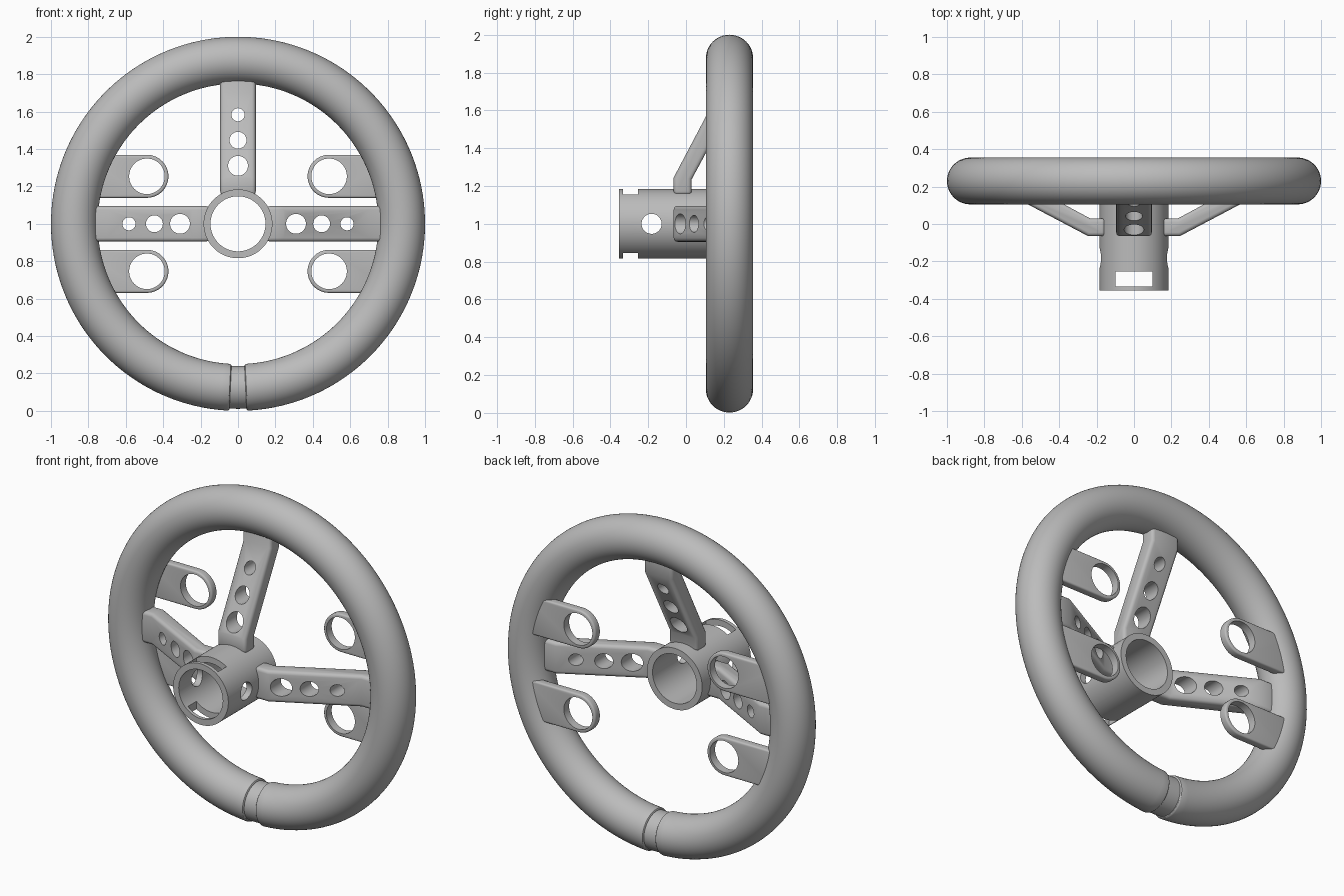
import bpy, bmesh
from math import sin, cos, pi, radians
from mathutils import Matrix, Vector

cube = bpy.data.objects.get("Cube")
if cube:
    bpy.data.objects.remove(cube, do_unlink=True)

grey = bpy.data.materials.new("satin_grey")
grey.use_nodes = True
grey.diffuse_color = (0.5, 0.5, 0.5, 1)
grey.node_tree.nodes["Principled BSDF"].inputs["Base Color"].default_value = (0.5, 0.5, 0.5, 1)

CENTRE = Vector((0, 0, 1))


def to_object(name, bm):
    bmesh.ops.recalc_face_normals(bm, faces=bm.faces)
    mesh = bpy.data.meshes.new(name)
    bm.to_mesh(mesh)
    bm.free()
    mesh.materials.append(grey)
    obj = bpy.data.objects.new(name, mesh)
    bpy.context.collection.objects.link(obj)
    return obj


def activate(obj):
    bpy.ops.object.select_all(action='DESELECT')
    obj.select_set(True)
    bpy.context.view_layer.objects.active = obj


def cylinder(name, centre, radius, length, axis='Y', segments=64):
    bm = bmesh.new()
    turn = Matrix.Rotation(pi / 2, 4, 'X' if axis == 'Y' else 'Y')
    bmesh.ops.create_cone(bm, cap_ends=True, segments=segments, radius1=radius,
                          radius2=radius, depth=length,
                          matrix=Matrix.Translation(centre) @ turn)
    return to_object(name, bm)


def box(name, centre, size):
    bm = bmesh.new()
    bmesh.ops.create_cube(bm, size=1, matrix=Matrix.Translation(centre)
                          @ Matrix.Diagonal((*size, 1)))
    return to_object(name, bm)


def extrude(name, points, direction):
    """Solid made by pushing a closed outline along a direction."""
    bm = bmesh.new()
    face = bm.faces.new([bm.verts.new(p) for p in points])
    moved = bmesh.ops.extrude_face_region(bm, geom=[face])["geom"]
    bmesh.ops.translate(bm, vec=direction,
                        verts=[v for v in moved if isinstance(v, bmesh.types.BMVert)])
    return to_object(name, bm)


def bevel(obj, width):
    activate(obj)
    mod = obj.modifiers.new("rounding", 'BEVEL')
    mod.width, mod.segments = width, 3
    mod.limit_method, mod.angle_limit = 'ANGLE', radians(60)
    bpy.ops.object.modifier_apply(modifier=mod.name)


def carve(obj, cutters):
    activate(obj)
    for cutter in cutters:
        cutter.hide_render = True
        mod = obj.modifiers.new("cut", 'BOOLEAN')
        mod.operation, mod.solver, mod.object = 'DIFFERENCE', 'EXACT', cutter
        bpy.ops.object.modifier_apply(modifier=mod.name)
        bpy.data.objects.remove(cutter, do_unlink=True)


def smooth(obj):
    activate(obj)
    bpy.ops.object.shade_smooth_by_angle(angle=radians(32))


# Rim: a thick ring with a shallow groove at the bottom
def build_rim(major=0.875, minor=0.125, y=0.23, around=144, sides=48):
    gap = 0.046
    edge = [(gap, 0.114), (gap + 0.001, 0.119), (gap + 0.005, 0.123), (gap + 0.013, minor)]
    start = edge[-1][0]
    step = (2 * pi - 2 * start) / around
    rings = [(0, 0.114)] + edge
    rings += [(start + step * i, minor) for i in range(1, around)]
    rings += [(2 * pi - u, m) for u, m in reversed(edge)]
    bm = bmesh.new()
    loops = []
    for u, m in rings:
        loop = []
        for k in range(sides):
            v = 2 * pi * k / sides
            r = major + m * cos(v)
            loop.append(bm.verts.new((r * sin(u), y + m * sin(v), 1 - r * cos(u))))
        loops.append(loop)
    for i, a in enumerate(loops):
        b = loops[(i + 1) % len(loops)]
        for k in range(sides):
            n = (k + 1) % sides
            bm.faces.new((a[k], a[n], b[n], b[k]))
    smooth(to_object("rim", bm))


build_rim()

# Hub: open tube with top and bottom slots and a cross hole
hub = cylinder("hub", (0, -0.123, 1), 0.184, 0.464, segments=96)
carve(hub, [
    cylinder("bore", (0, -0.12, 1), 0.147, 1, segments=96),
    box("slot", (0, -0.293, 1), (0.2, 0.08, 1)),
    cylinder("cross_hole", (0, -0.182, 1), 0.053, 1, axis='X'),
])
smooth(hub)

# Spokes: cranked bars, each with three holes of falling size
SPOKE = [(0.152, -0.065), (0.245, -0.065), (0.70, 0.175), (0.82, 0.175),
         (0.82, 0.27), (0.68, 0.27), (0.235, 0.03), (0.152, 0.03)]
for name, angle in (("left_spoke", 0), ("top_spoke", -pi / 2), ("right_spoke", pi)):
    spoke = extrude(name, [(r, y, -0.095) for r, y in SPOKE], (0, 0, 0.19))
    bevel(spoke, 0.02)
    carve(spoke, [cylinder("hole", (r, 0, 0), size, 2, segments=48)
                  for r, size in ((0.31, 0.053), (0.447, 0.045), (0.583, 0.035))])
    spoke.data.transform(Matrix.Translation(CENTRE) @ Matrix.Rotation(angle, 4, 'Y'))
    smooth(spoke)

# Button tabs: round-ended plates with a large hole
for side, sx in (("left", 1), ("right", -1)):
    for level, sz in (("upper", 1), ("lower", -1)):
        x, z = 0.487, 1 + sz * 0.254
        arc = [pi / 2 + pi * i / 32 for i in range(33)]
        outline = [(x + 0.115 * cos(a), z + 0.115 * sin(a)) for a in arc]
        outline += [(0.83, z - 0.115), (0.83, z + 0.115)]
        tab = extrude(f"{level}_{side}_tab", [(sx * px, 0.283, pz) for px, pz in outline],
                      (0, 0.05, 0))
        bevel(tab, 0.01)
        carve(tab, [cylinder("hole", (sx * x, 0.3, z), 0.095, 1)])
        smooth(tab)
